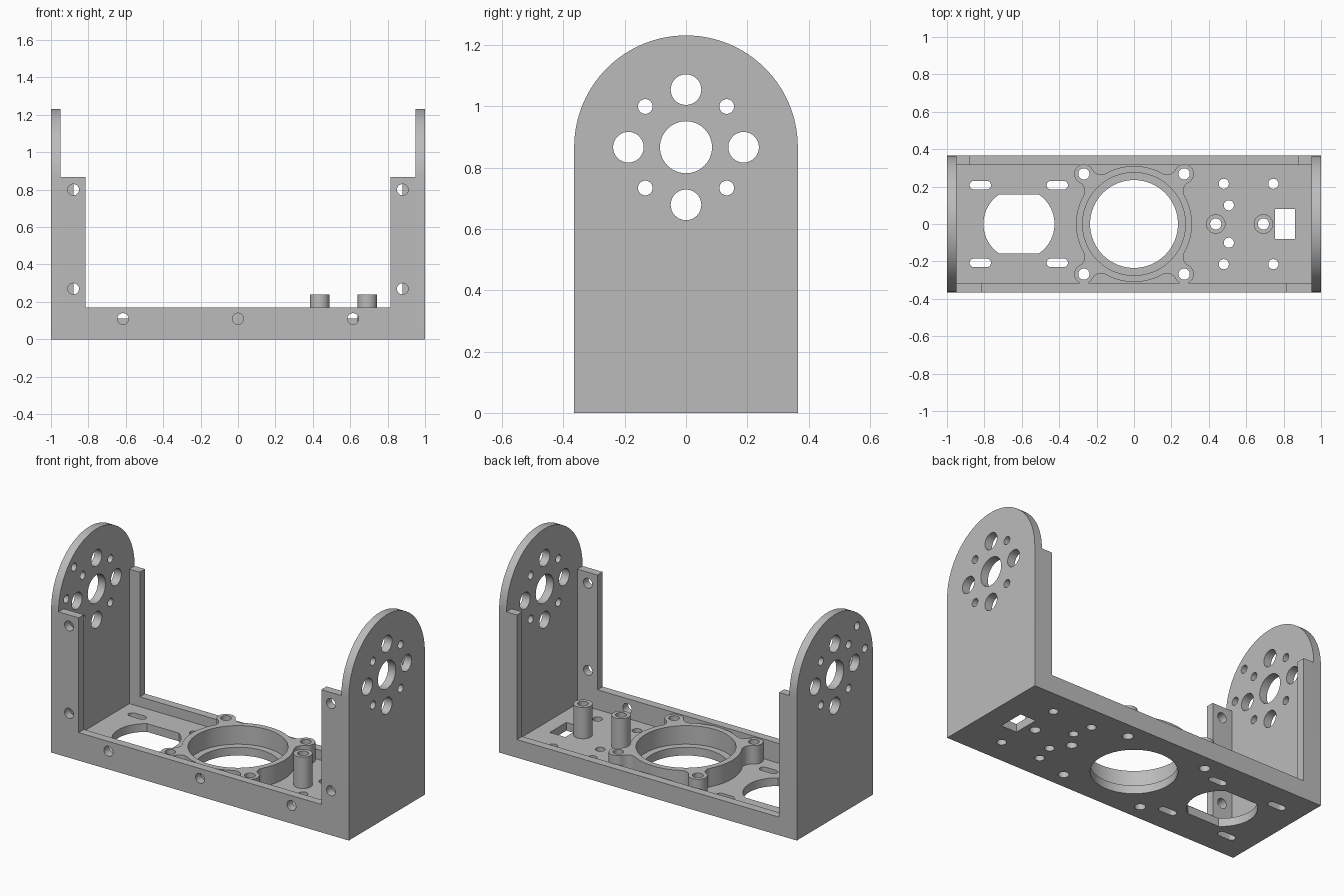
import bpy, bmesh
from math import sin, cos, pi, acos, atan2, hypot
from mathutils import Matrix

cube = bpy.data.objects.get("Cube")
if cube:
    bpy.data.objects.remove(cube)

grey = bpy.data.materials.new("plain grey")
grey.use_nodes = True
grey.diffuse_color = (0.5, 0.5, 0.5, 1)
grey.node_tree.nodes["Principled BSDF"].inputs["Base Color"].default_value = (0.5, 0.5, 0.5, 1)

# Columns: profile u axis, profile v axis, thickness axis
PLANES = {
    "xy": Matrix(((1, 0, 0), (0, 1, 0), (0, 0, 1))),
    "xz": Matrix(((1, 0, 0), (0, 0, -1), (0, 1, 0))),
    "yz": Matrix(((0, 0, 1), (1, 0, 0), (0, 1, 0))),
}


def arc(u, v, r, a0, a1, n):
    return [(u + r * cos(a0 + (a1 - a0) * i / n), v + r * sin(a0 + (a1 - a0) * i / n))
            for i in range(n + 1)]


def circle(u, v, r, n=32):
    return arc(u, v, r, 0, 2 * pi, n)[:-1]


def rect(u0, v0, u1, v1):
    return [(u0, v0), (u1, v0), (u1, v1), (u0, v1)]


def slot(u, v, half, r):
    return arc(u + half - r, v, r, -pi / 2, pi / 2, 12) + arc(u - half + r, v, r, pi / 2, 1.5 * pi, 12)


def plate(name, plane, loops, low, high):
    """Fill an outline with holes and extrude it from low to high."""
    curve = bpy.data.curves.new(name + "_profile", "CURVE")
    curve.dimensions = "2D"
    curve.fill_mode = "BOTH"
    curve.extrude = (high - low) / 2
    for pts in loops:
        spline = curve.splines.new("POLY")
        spline.points.add(len(pts) - 1)
        for p, (u, v) in zip(spline.points, pts):
            p.co = (u, v, 0, 1)
        spline.use_cyclic_u = True
    temp = bpy.data.objects.new(name + "_profile", curve)
    bpy.context.collection.objects.link(temp)
    bpy.context.view_layer.update()
    mesh = bpy.data.meshes.new_from_object(temp.evaluated_get(bpy.context.evaluated_depsgraph_get()))
    bpy.data.objects.remove(temp)
    axes = PLANES[plane]
    mesh.transform(Matrix.Translation(axes.col[2] * (low + high) / 2) @ axes.to_4x4())
    bm = bmesh.new()
    bm.from_mesh(mesh)
    bmesh.ops.remove_doubles(bm, verts=bm.verts, dist=1e-5)
    bmesh.ops.recalc_face_normals(bm, faces=bm.faces)
    bm.to_mesh(mesh)
    bm.free()
    mesh.materials.clear()
    mesh.materials.append(grey)
    mesh.shade_smooth()
    mesh.set_sharp_from_angle(angle=0.6)
    obj = bpy.data.objects.new(name, mesh)
    bpy.context.collection.objects.link(obj)
    return obj


SIGNS = (-1, 1)
CORNERS = [(a, b) for a in SIGNS for b in SIGNS]
W, T, AXIS = 0.365, 0.05, 0.867      # half depth, wall thickness, arch centre height
EAR, POSTS = 0.268, (0.437, 0.692)

# Arched side walls with the mounting hole pattern
arch = [(-W, 0), (W, 0)] + arc(0, AXIS, W, 0, pi, 64)
pattern = [circle(0, AXIS, 0.085, 48)]
for a in SIGNS:
    pattern += [circle(a * 0.188, AXIS, 0.05), circle(0, AXIS + a * 0.188, 0.05)]
pattern += [circle(a * 0.133, AXIS + b * 0.133, 0.024) for a, b in CORNERS]
extra = [circle(-0.215, AXIS + 0.215, 0.024), circle(-0.29, AXIS + 0.05, 0.024)]
plate("left_wall", "yz", [arch] + pattern, 1 - T, 1)
plate("right_wall", "yz", [arch] + pattern + extra, -1, T - 1)


# Front and back U-shaped frames
def frame(inner, rail):
    e = 1 - T
    return [(-e, 0), (e, 0), (e, AXIS), (inner, AXIS), (inner, rail),
            (-inner, rail), (-inner, AXIS), (-e, AXIS)]


screws = [circle(x, 0.11, 0.03) for x in (-0.615, 0, 0.615)]
screws += [circle(s * 0.88, z, 0.03) for s in SIGNS for z in (0.27, 0.8)]
plate("front_frame", "xz", [frame(0.815, 0.17)] + screws, W - T, W)
plate("back_frame", "xz", [frame(0.88, 0.11)], -W, T - W)

# Floor with its cutouts
ear_holes = [circle(a * EAR, b * EAR, 0.03) for a, b in CORNERS]
flat = atan2(0.157, 0.107)
window = arc(-0.615, 0, 0.19, -flat, flat, 24) + arc(-0.615, 0, 0.19, pi - flat, pi + flat, 24)
floor = [rect(T - 1, T - W, 1 - T, W - T), circle(0, 0, 0.235, 64), window,
         rect(0.755, -0.08, 0.86, 0.08)] + ear_holes
floor += [slot(x, s * 0.208, 0.057, 0.023) for x in (-0.822, -0.41) for s in SIGNS]
for s in SIGNS:
    floor += [circle(x, s * y, 0.027) for x, y in ((0.48, 0.215), (0.745, 0.215), (0.507, 0.1))]
floor += [circle(x, 0, 0.03) for x in POSTS]
plate("floor", "xy", floor, 0, T)

# Bearing ring: a circle blended into four screw ears
R, E, F = 0.31, 0.052, 0.05          # ring, ear and fillet radii
d = hypot(EAR, EAR)
swing = acos(((R + F) ** 2 + d * d - (E + F) ** 2) / (2 * d * (R + F)))
fu, fv = (R + F) * cos(swing), (R + F) * sin(swing)
lean = atan2(fv, fu - d)             # ear centre to fillet centre
quarter = arc(fu, -fv, F, pi - swing, pi - lean, 8)
quarter += arc(d, 0, E, -lean, lean, 20)
quarter += arc(fu, fv, F, lean - pi, swing - pi, 8)
quarter += arc(0, 0, R, swing, pi / 2 - swing, 14)[1:-1]
outline = []
for k in range(4):
    c, s = cos(pi / 4 + k * pi / 2), sin(pi / 4 + k * pi / 2)
    for u, v in quarter:
        p = (u * c - v * s, u * s + v * c)
        if not outline or hypot(p[0] - outline[-1][0], p[1] - outline[-1][1]) > 1e-4:
            outline.append(p)
plate("bearing_ring", "xy", [outline, circle(0, 0, 0.275, 64)] + ear_holes, T, 0.163)

# Hollow standoff posts
for i, x in enumerate(POSTS):
    plate(f"standoff_post_{i + 1}", "xy", [circle(x, 0, 0.052), circle(x, 0, 0.03)], T, 0.24)
